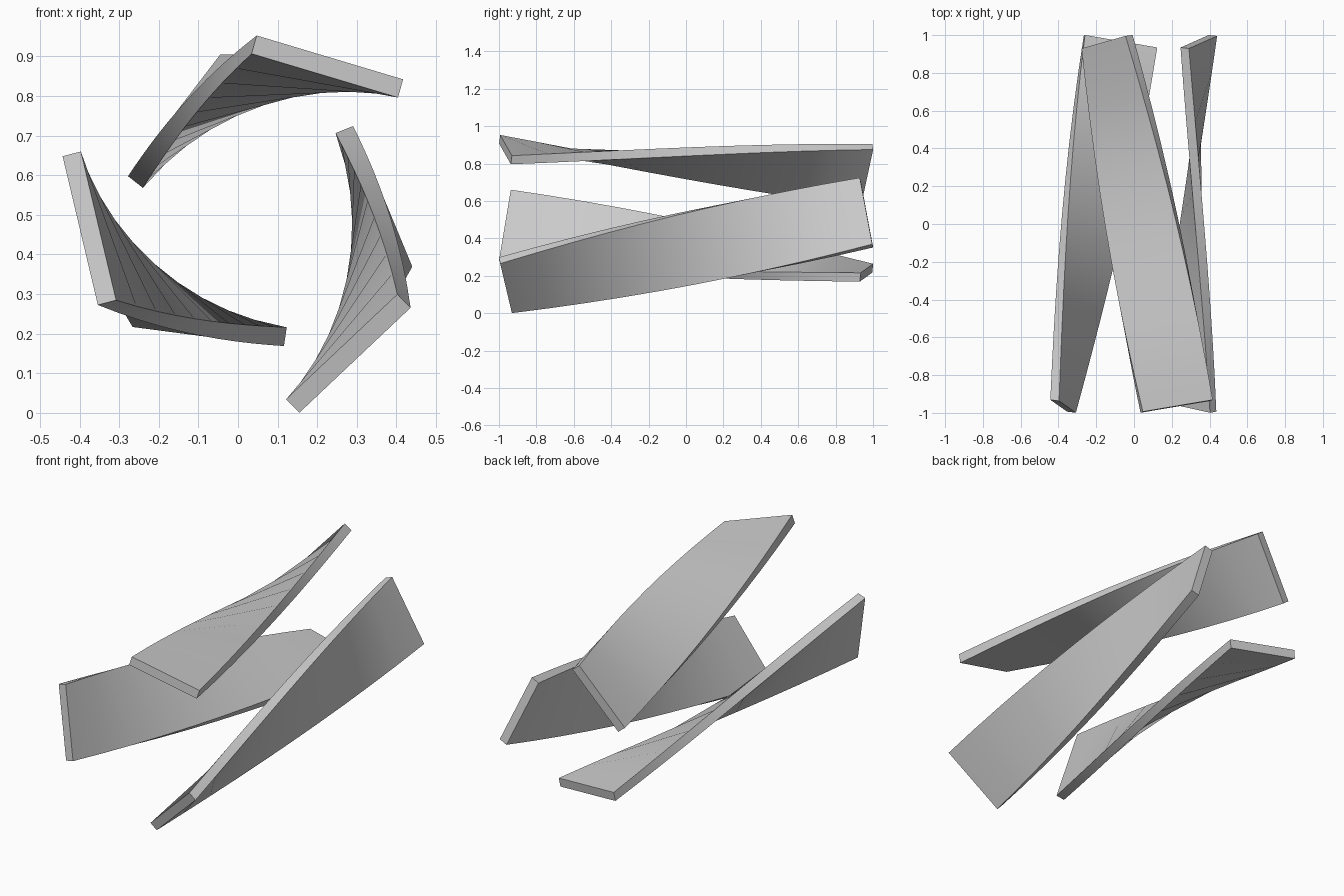
import bpy, bmesh, math
from mathutils import Vector, Matrix

if "Cube" in bpy.data.objects:
    bpy.data.objects.remove(bpy.data.objects["Cube"])

# Three identical twisted slats arranged around a fore-aft axis
CENTRE = Vector((0.043, 0, 0.497))
WIDTH, THICK, SEGS = 0.391, 0.048, 10
TWIST = math.radians(34.2)            # half twist, front -> back

# Slat frame: long axis, width direction and outward normal at mid length
MID = Vector((0.268, 0, -0.153))
SPAN = Vector((0.0645, 1.93, 0.388))
axis = SPAN.normalized()
a = math.radians(78.15)
across = Vector((math.cos(a), 0, math.sin(a)))
across = (across - axis * across.dot(axis)).normalized()
normal = axis.cross(across).normalized()
if normal.x < 0:
    normal.negate()


def make_slat(name, turn):
    bm = bmesh.new()
    rot = Matrix.Rotation(turn, 3, 'Y')
    rings = []
    for i in range(SEGS + 1):
        t = i / SEGS
        ang = TWIST * (2 * t - 1)
        w = (across * math.cos(ang) - normal * math.sin(ang)) * WIDTH / 2
        n = (normal * math.cos(ang) + across * math.sin(ang)) * THICK / 2
        c = MID + SPAN * (t - 0.5)
        rings.append([bm.verts.new(CENTRE + rot @ (c + sw * w + sn * n))
                      for sw, sn in ((-1, -1), (1, -1), (1, 1), (-1, 1))])
    for r, s in zip(rings, rings[1:]):
        for k in range(4):
            j = (k + 1) % 4
            bm.faces.new((r[k], r[j], s[j], s[k]))
    bm.faces.new(rings[0][::-1])
    bm.faces.new(rings[-1])
    bmesh.ops.recalc_face_normals(bm, faces=bm.faces)
    me = bpy.data.meshes.new(name)
    bm.to_mesh(me)
    bm.free()
    ob = bpy.data.objects.new(name, me)
    bpy.context.collection.objects.link(ob)
    bpy.ops.object.select_all(action='DESELECT')
    ob.select_set(True)
    bpy.context.view_layer.objects.active = ob
    bpy.ops.object.shade_smooth_by_angle(angle=math.radians(30))


for i, side in enumerate(("right", "lower_left", "top")):
    make_slat("twisted_slat_" + side, math.radians(120 * i))
